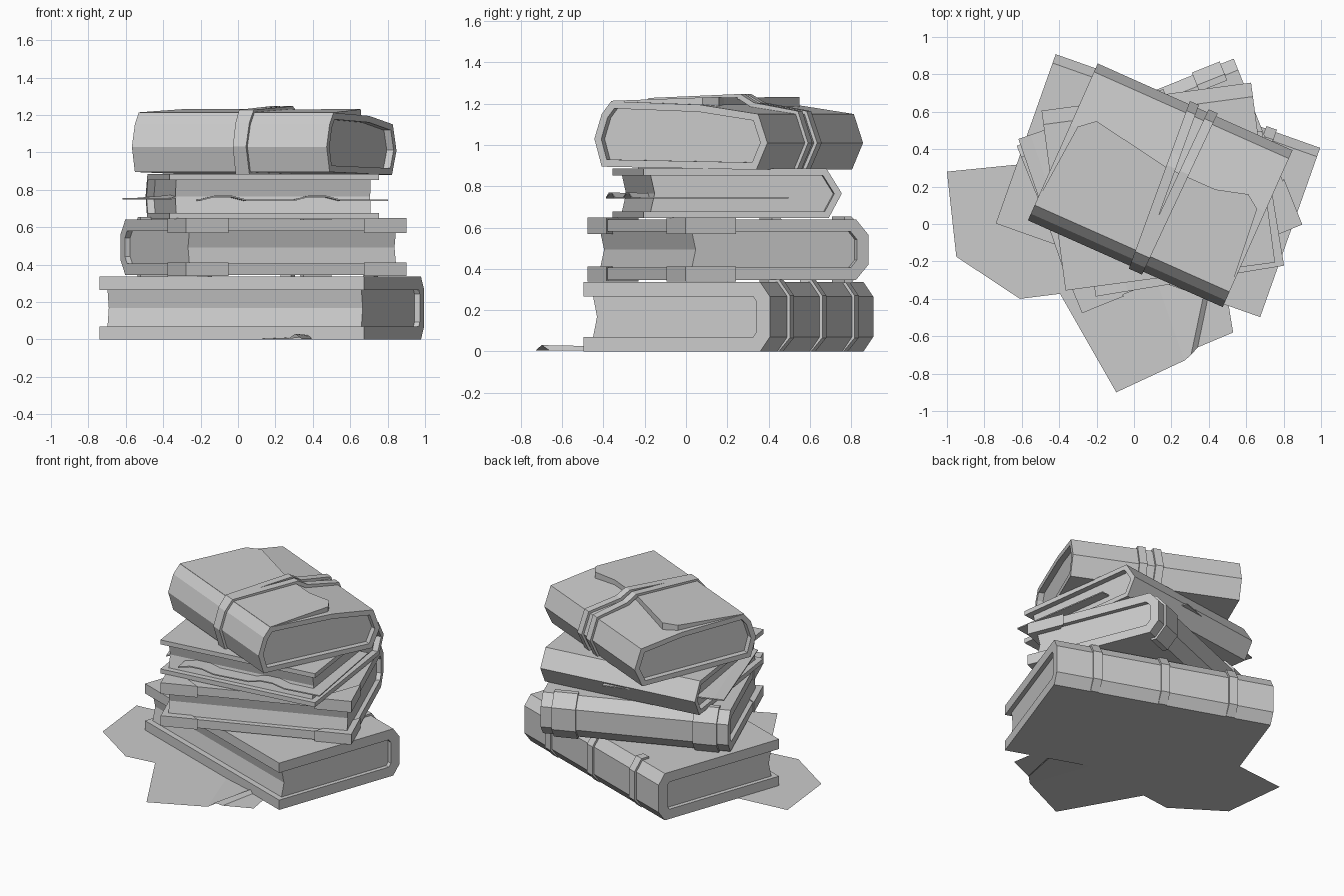
import bpy, bmesh
from math import radians, sin, pi
from mathutils import Vector

cube = bpy.data.objects.get("Cube")
if cube:
    bpy.data.objects.remove(cube, do_unlink=True)

grey = bpy.data.materials.new("plain grey")
grey.use_nodes = True
grey.diffuse_color = (0.6, 0.6, 0.6, 1)
grey.node_tree.nodes["Principled BSDF"].inputs["Base Color"].default_value = (0.6, 0.6, 0.6, 1)


def finish(name, bm, place):
    """Turn a bmesh into a placed object; place = (x, y, degrees)."""
    bmesh.ops.recalc_face_normals(bm, faces=bm.faces)
    mesh = bpy.data.meshes.new(name)
    bm.to_mesh(mesh)
    bm.free()
    mesh.materials.append(grey)
    ob = bpy.data.objects.new(name, mesh)
    ob.location = (place[0], place[1], 0)
    ob.rotation_euler.z = radians(place[2])
    bpy.context.collection.objects.link(ob)


def loft(name, sections, place, ring=False):
    """Skin closed sections; cap the ends unless they form a ring."""
    bm = bmesh.new()
    rows = [[bm.verts.new(p) for p in s] for s in sections]
    n = len(rows[0])
    pairs = list(zip(rows, rows[1:])) + ([(rows[-1], rows[0])] if ring else [])
    for a, b in pairs:
        for i in range(n):
            j = (i + 1) % n
            bm.faces.new((a[i], a[j], b[j], b[i]))
    if not ring:
        bm.faces.new(rows[0])
        bm.faces.new(rows[-1])
    finish(name, bm, place)


def offset(path, d, closed=False):
    """Move a counter-clockwise (v, z) path outward by d with mitred corners."""
    out, n = [], len(path)
    for i, p in enumerate(path):
        normals = []
        for a, b in ((i - 1, i), (i, i + 1)):
            if closed or (a >= 0 and b < n):
                e = Vector(path[b % n]) - Vector(path[a % n])
                normals.append(Vector((e.y, -e.x)).normalized())
        m = sum(normals, Vector((0, 0))).normalized()
        q = Vector(p) + m * d / max(m.dot(normals[0]), 0.4)
        out.append((q.x, max(q.y, 0)))
    return out


def shell(name, outer, inner, u0, u1, place, closed=False, slant=0):
    """Thick sheet following a (v, z) path, running from u0 to u1."""
    sections = []
    for (v, z), (w, y) in zip(outer, inner):
        s, t = slant * v, slant * w
        sections.append([(u0 + s, v, z), (u1 + s, v, z), (u1 + t, w, y), (u0 + t, w, y)])
    loft(name, sections, place, closed)


def block(name, poly, half, place):
    """Prism of a (v, z) polygon along the book's length."""
    loft(name, [[(u, v, z) for v, z in poly] for u in (-half, half)], place)


def book(name, outer, thick, length, inset, place, bands=(), band_width=0.06):
    """Hard cover with a spine at +v, page block and raised spine bands."""
    half = length / 2
    inner = offset(outer, -thick)
    shell(name + "_cover", outer, inner, -half, half, place)
    front, low, high = outer[0][0] + 0.04, inner[0][1], inner[-1][1]
    pages = [(front, low)] + inner[1:-1] + [(front, high), (front + 0.02, (low + high) / 2)]
    block(name + "_pages", pages, half - inset, place)
    path = [(0.38, outer[0][1])] + outer[1:-1] + [(0.38, outer[-1][1])]
    for i, u in enumerate(bands):
        shell(f"{name}_spine_band_{i + 1}", offset(path, 0.014), offset(path, -0.01),
              u - band_width / 2, u + band_width / 2, place)


# Bottom book
book("bottom_book",
     [(-0.48, 0), (0.43, 0), (0.48, 0.07), (0.48, 0.265), (0.43, 0.335), (-0.48, 0.335)],
     0.07, 1.5, 0.03, (0.128, 0.205, -19.5), (-0.47, 0, 0.47))

# Second book with metal corners
second = (0.13, 0.21, 21.9)
book("second_book",
     [(-0.475, 0.345), (0.41, 0.345), (0.475, 0.42), (0.475, 0.565), (0.41, 0.64), (-0.475, 0.64)],
     0.06, 1.25, 0.03, second, (-0.47, 0.47), 0.16)
for side, s in (("left", 1), ("right", -1)):
    for level, z0, z1 in (("lower", 0.338, 0.412), ("upper", 0.568, 0.648)):
        tri = [(s * 0.635, -0.485), (s * 0.39, -0.485), (s * 0.635, -0.22)]
        loft(f"{level}_corner_guard_{side}", [[(u, v, z) for u, v in tri] for z in (z0, z1)], second)

# Third book with a pointed spine
book("third_book",
     [(-0.485, 0.645), (0.42, 0.645), (0.485, 0.765), (0.41, 0.885), (-0.485, 0.885)],
     0.032, 1.13, 0.04, (0.13, 0.2, 7.6))


# Wavy loose sheets tucked in the third book
def loose_sheet(name, width, depth, z, place):
    bm = bmesh.new()
    bmesh.ops.create_grid(bm, x_segments=12, y_segments=1, size=0.5)
    for v in bm.verts:
        wave = max(0, sin((v.co.x + 0.5) * 4 * pi)) * 0.025
        v.co = (v.co.x * width, v.co.y * depth, z + (wave if v.co.y < 0 else 0))
    top = bm.faces[:]
    ret = bmesh.ops.extrude_face_region(bm, geom=top)
    for v in ret["geom"]:
        if isinstance(v, bmesh.types.BMVert):
            v.co.z += 0.008
    finish(name, bm, place)


loose_sheet("tucked_sheet_front", 1.02, 0.73, 0.74, (0.24, 0.055, 9.3))
loose_sheet("tucked_sheet_side", 0.82, 0.8, 0.748, (-0.1, 0.21, 19))

# Top journal: wrapped cover, pages, flap and two straps
journal = (0.14, 0.207, -24)
wrap = [(-0.459, 1.03), (-0.42, 0.895), (0.40, 0.88), (0.459, 1.01),
        (0.41, 1.15), (0.1, 1.195), (-0.37, 1.212), (-0.42, 1.15)]
lining = offset(wrap, -0.035, True)
shell("journal_cover", wrap, lining, -0.57, 0.57, journal, True)
block("journal_pages", lining, 0.53, journal)

flap = [(-0.57, -0.37), (-0.53, 0.107), (-0.45, 0.175), (0, 0.1),
        (0.28, 0.1), (0.45, 0.148), (0.525, 0.095), (0.57, -0.37)]
loft("journal_flap", [[(u, v, 1.205 - 0.04 * (v + 0.37)) for u, v in flap],
                      [(u, v, 1.214 + 0.035 * (v + 0.37)) for u, v in flap]], journal)

over_flap = wrap[:5] + [(0.18, 1.19), (0.11, 1.231)] + wrap[6:]
strap_out, strap_in = offset(over_flap, 0.016, True), offset(over_flap, -0.01, True)
shell("strap_left", strap_out, strap_in, 0.062, 0.115, journal, True, 0.02)
shell("strap_right", strap_out, strap_in, -0.005, 0.048, journal, True, -0.07)


# Loose papers on the ground
def ground_paper(name, near, far):
    bm = bmesh.new()
    a, b = ([bm.verts.new(p) for p in row] for row in (near, far))
    for i in range(len(a) - 1):
        bm.faces.new((a[i], a[i + 1], b[i + 1], b[i]))
    finish(name, bm, (0, 0, 0))
    

g = 0.003
ground_paper("ground_paper_left",
             [(-0.95, -0.175, g), (-0.61, -0.4, g), (-0.05, -0.33, g)],
             [(-1, 0.28, g), (-0.6, 0.32, g), (-0.1, 0.37, g)])
ground_paper("ground_paper_front",
             [(-0.095, -0.9, g), (0.27, -0.73, g), (0.305, -0.7, 0.03), (0.34, -0.66, g), (0.53, -0.58, g)],
             [(-0.5, -0.19, g), (0.05, -0.1, g), (0.41, -0.2, 0.02), (0.44, -0.18, g), (0.46, -0.15, g)])
